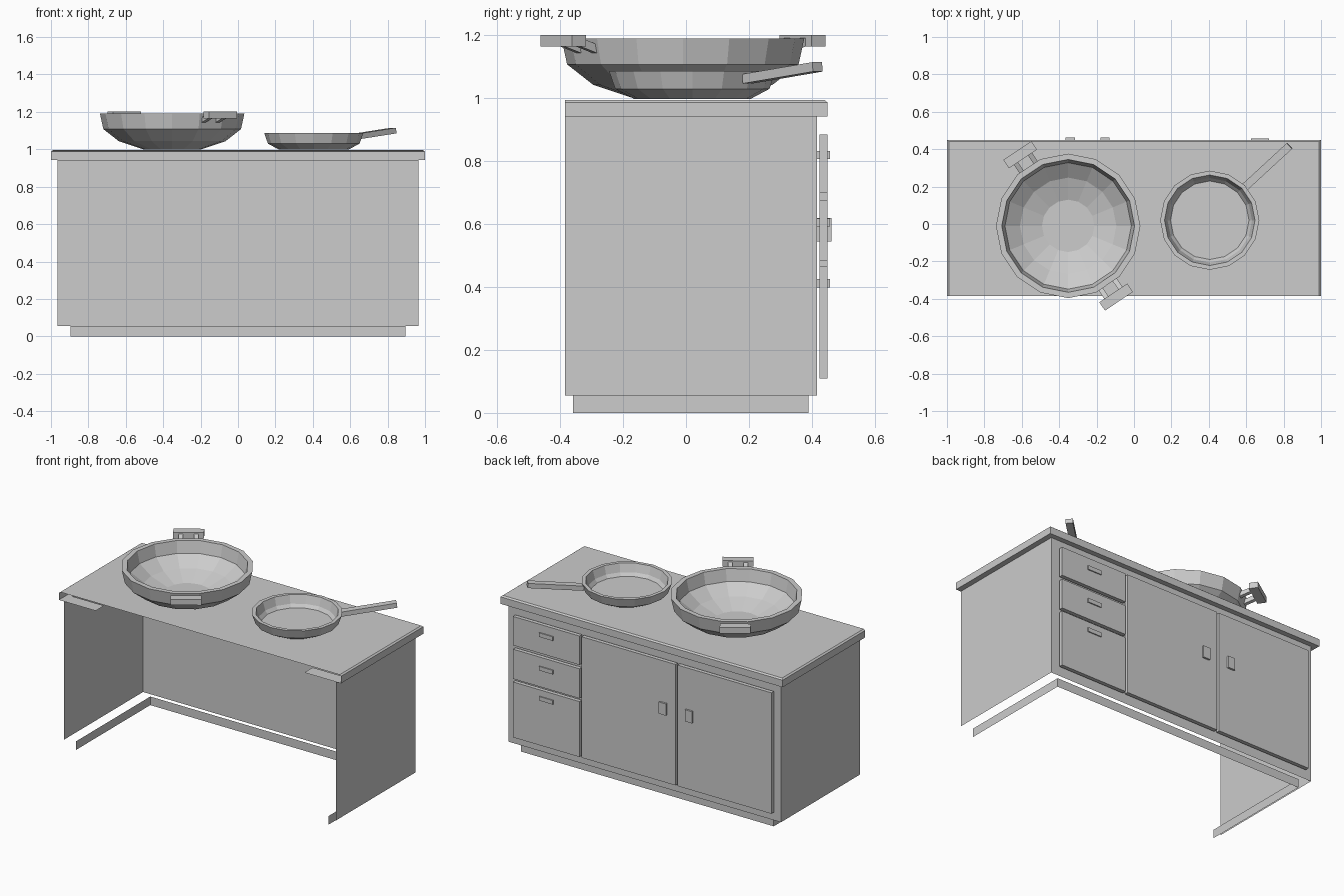
import bpy, bmesh
from math import pi, cos, sin, radians
from mathutils import Matrix, Vector

cube = bpy.data.objects.get("Cube")
if cube:
    bpy.data.objects.remove(cube, do_unlink=True)

grey = bpy.data.materials.new("plain_grey")
grey.use_nodes = True
colour = (0.604, 0.604, 0.604, 1)
grey.diffuse_color = colour
grey.node_tree.nodes["Principled BSDF"].inputs["Base Color"].default_value = colour


def finish(name, bm):
    mesh = bpy.data.meshes.new(name)
    bm.to_mesh(mesh)
    bm.free()
    mesh.materials.append(grey)
    obj = bpy.data.objects.new(name, mesh)
    bpy.context.collection.objects.link(obj)
    return obj


def box(name, low, high, matrix=Matrix()):
    """Box between two corners, then moved by a matrix."""
    low, high = Vector(low), Vector(high)
    bm = bmesh.new()
    bmesh.ops.create_cube(bm, size=1)
    bmesh.ops.scale(bm, vec=high - low, verts=bm.verts)
    bmesh.ops.translate(bm, vec=(low + high) / 2, verts=bm.verts)
    bmesh.ops.transform(bm, matrix=matrix, verts=bm.verts)
    return finish(name, bm)


def open_shell(name, levels, front, cap=False):
    """Loft three-sided sheets, open at the front; level = (half width, back, z)."""
    bm = bmesh.new()
    rows = [[bm.verts.new(p) for p in ((w, front, z), (w, back, z), (-w, back, z), (-w, front, z))]
            for w, back, z in levels]
    for a, b in zip(rows, rows[1:]):
        for i in range(3):
            bm.faces.new((a[i], a[i + 1], b[i + 1], b[i]))
    if cap:
        bm.faces.new(rows[-1])
    return finish(name, bm)


def lathe(name, profile, sides, centre):
    """Turn a closed vessel wall; first and last rings are capped."""
    bm = bmesh.new()
    rings = [[bm.verts.new((centre[0] + r * cos(2 * pi * i / sides),
                            centre[1] + r * sin(2 * pi * i / sides), z))
              for i in range(sides)] for r, z in profile]
    for a, b in zip(rings, rings[1:]):
        for i in range(sides):
            j = (i + 1) % sides
            bm.faces.new((a[i], a[j], b[j], b[i]))
    bm.faces.new(rings[0][::-1])
    bm.faces.new(rings[-1])
    return finish(name, bm)


def bar(name, start, end, width, height):
    """Straight bar between two points."""
    start, end = Vector(start), Vector(end)
    along = (end - start).normalized()
    side = Vector((0, 0, 1)).cross(along).normalized()
    up = along.cross(side)
    turn = Matrix((along, side, up)).transposed().to_4x4()
    return box(name, (0, -width / 2, -height / 2), ((end - start).length, width / 2, height / 2),
               Matrix.Translation(start) @ turn)


# Cabinet shell, plinth and worktop, all open at the front
open_shell("cabinet_body", [(0.965, 0.417, 0.055), (0.965, 0.417, 0.942)], -0.385)
open_shell("plinth", [(0.895, 0.39, 0), (0.895, 0.39, 0.055)], -0.36)
open_shell("worktop", [(0.965, 0.417, 0.942), (1, 0.45, 0.942), (1, 0.45, 0.987), (0.99, 0.44, 0.995)],
           -0.385, cap=True)
for s, side in ((1, "left"), (-1, "right")):
    bm = bmesh.new()
    bm.faces.new([bm.verts.new((s * x, y, 0.942))
                  for x, y in ((0.74, -0.385), (0.74, -0.3), (1, -0.3), (1, -0.385))])
    finish(side + "_worktop_underside", bm)

# Drawers with pulls
for i, (low, high, pull) in enumerate(((0.7, 0.885, 0.82), (0.485, 0.675, 0.605), (0.11, 0.465, 0.412))):
    box(f"drawer_{i + 1}", (0.44, 0.425, low), (0.912, 0.45, high))
    box(f"drawer_pull_{i + 1}", (0.625, 0.414, pull - 0.013), (0.722, 0.457, pull + 0.013))

# Doors with pulls
for name, x0, x1, pull in (("left_door", -0.24, 0.425, -0.155), ("right_door", -0.92, -0.255, -0.34)):
    box(name, (x0, 0.425, 0.11), (x1, 0.45, 0.885))
    box(name + "_pull", (pull - 0.025, 0.414, 0.545), (pull + 0.025, 0.462, 0.62))

# Large bowl-shaped pan with two grips
bowl = Vector((-0.352, -0.01, 0))
lathe("wok", [(0.15, 0.998), (0.285, 1.043), (0.368, 1.108), (0.386, 1.19), (0.355, 1.19),
              (0.338, 1.115), (0.258, 1.056), (0.14, 1.015)], 16, bowl)
for name, angle in (("back_grip", 124), ("front_grip", 304)):
    place = Matrix.Translation(bowl) @ Matrix.Rotation(radians(angle), 4, "Z")
    box(name, (0.432, -0.09, 1.165), (0.486, 0.09, 1.202), place)
    for s in (-1, 1):
        bar(f"{name}_prong", place @ Vector((0.36, s * 0.045, 1.155)),
            place @ Vector((0.445, s * 0.045, 1.183)), 0.026, 0.026)

# Frying pan with a rising handle
lathe("frying_pan", [(0.185, 0.998), (0.245, 1.03), (0.265, 1.087), (0.242, 1.087),
                     (0.226, 1.035), (0.21, 1.015)], 16, (0.405, 0.02))
bar("frying_pan_handle", (0.59, 0.195, 1.062), (0.832, 0.418, 1.1), 0.042, 0.03)
